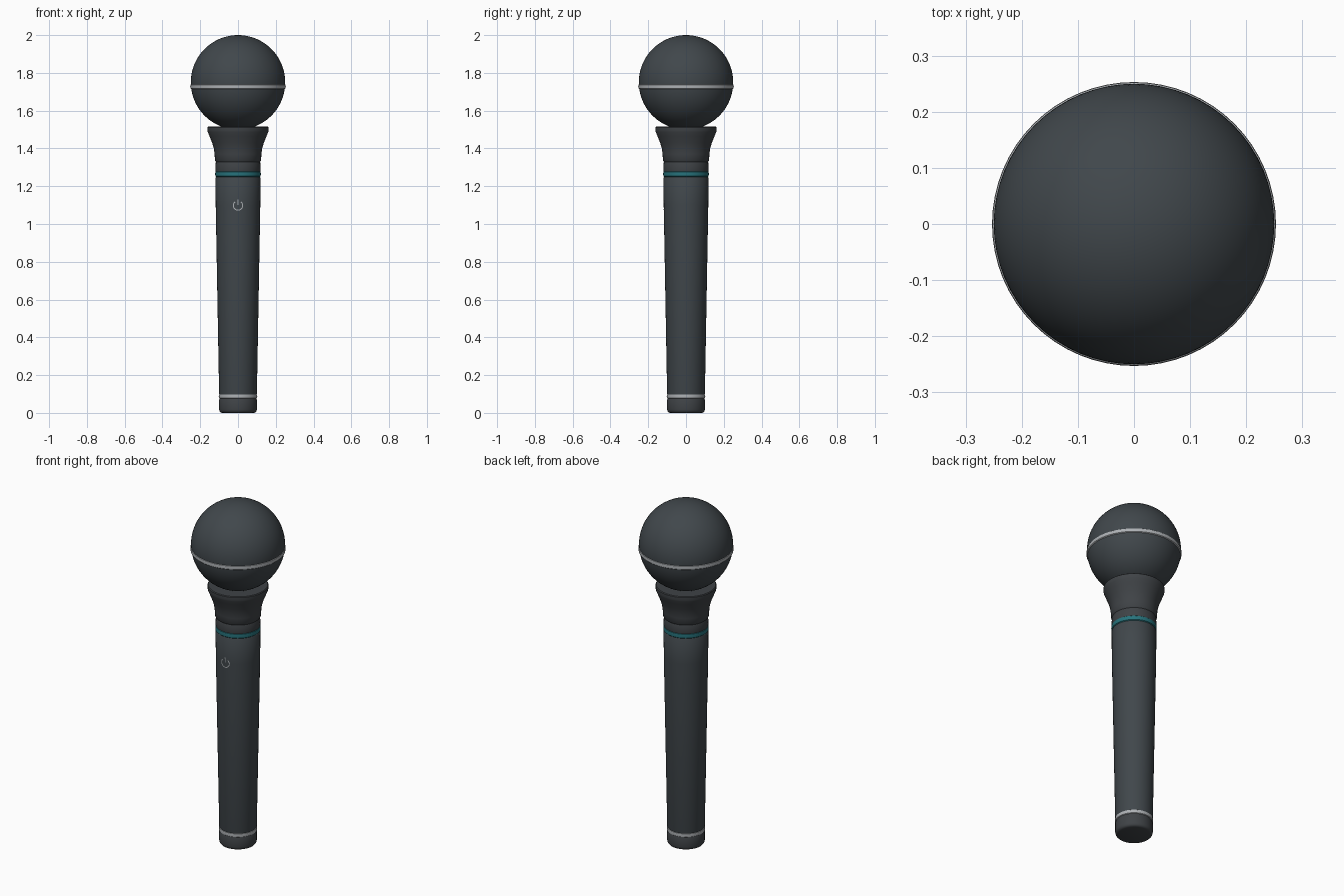
import bpy, math
from mathutils import Vector

if "Cube" in bpy.data.objects:
    bpy.data.objects.remove(bpy.data.objects["Cube"])


def material(name, rgb):
    m = bpy.data.materials.new(name)
    m.diffuse_color = (*rgb, 1)
    m.use_nodes = True
    m.node_tree.nodes["Principled BSDF"].inputs["Base Color"].default_value = m.diffuse_color
    return m


charcoal = material("charcoal", (0.052, 0.063, 0.071))
graphite = material("graphite", (0.050, 0.056, 0.062))
silver = material("silver", (0.42, 0.44, 0.46))
teal = material("teal", (0.02, 0.17, 0.20))


def add_mesh(name, verts, faces, mat):
    me = bpy.data.meshes.new(name)
    me.from_pydata(verts, [], faces)
    me.materials.append(mat)
    ob = bpy.data.objects.new(name, me)
    bpy.context.collection.objects.link(ob)
    bpy.ops.object.select_all(action='DESELECT')
    ob.select_set(True)
    bpy.context.view_layer.objects.active = ob
    bpy.ops.object.shade_smooth_by_angle(angle=math.radians(35))
    return ob


def lathe(name, profile, mat, n=64):
    """Spin an (r, z) profile, listed bottom to top, and cap both ends."""
    verts = [(r * math.cos(math.tau * i / n), r * math.sin(math.tau * i / n), z)
             for r, z in profile for i in range(n)]
    faces = [(k * n + i, k * n + (i + 1) % n, (k + 1) * n + (i + 1) % n, (k + 1) * n + i)
             for k in range(len(profile) - 1) for i in range(n)]
    faces.append(tuple(reversed(range(n))))
    faces.append(tuple(range((len(profile) - 1) * n, len(profile) * n)))
    return add_mesh(name, verts, faces, mat)


def band(name, z, half, r, mat):
    """Ring with softly rounded outer edge."""
    return lathe(name, [(r - 0.006, z - half), (r - 0.001, z - half * 0.7), (r, z),
                        (r - 0.001, z + half * 0.7), (r - 0.006, z + half)], mat)


# Handle: rounded foot, trim ring, tapered grip, colour ring, upper sleeve
lathe("end_cap", [(0.085, 0), (0.093, 0.003), (0.098, 0.009), (0.1, 0.018),
                  (0.1, 0.07), (0.097, 0.077)], graphite)
band("end_ring", 0.088, 0.013, 0.102, silver)
lathe("grip", [(0.097, 0.09), (0.1, 0.102), (0.118, 1.1), (0.119, 1.245),
               (0.116, 1.25)], charcoal)
band("colour_ring", 1.265, 0.016, 0.121, teal)
lathe("upper_sleeve", [(0.115, 1.26), (0.119, 1.283), (0.118, 1.325), (0.115, 1.332)], graphite)

# Flared collar below the head
lathe("collar", [(0.116, 1.328), (0.122, 1.336), (0.124, 1.37), (0.128, 1.4), (0.137, 1.43),
                 (0.151, 1.465), (0.16, 1.487), (0.162, 1.495), (0.162, 1.511),
                 (0.158, 1.515)], graphite)

# Ball head with a trim band just under its equator
bpy.ops.mesh.primitive_uv_sphere_add(segments=64, ring_count=40, radius=0.25,
                                     location=(0, 0, 1.75))
head = bpy.context.object
head.name = "ball_head"
head.data.materials.append(charcoal)
bpy.ops.object.shade_smooth()
band("head_band", 1.727, 0.013, 0.253, silver)


# Power mark: thin plates wrapped onto the front of the grip
def strip(name, points, width, mat):
    verts = []
    for i, p in enumerate(points):
        d = (points[min(i + 1, len(points) - 1)] - points[max(i - 1, 0)]).normalized()
        side = Vector((-d.y, d.x)) * width / 2
        for q in (p + side, p - side):
            r = 0.1 + 0.018 * (q.y - 0.102) / 0.998 + 0.0008
            verts.append((q.x, -math.sqrt(r * r - q.x * q.x), q.y))
    faces = [(2 * i, 2 * i + 1, 2 * i + 3, 2 * i + 2) for i in range(len(points) - 1)]
    return add_mesh(name, verts, faces, mat)


arc = [math.radians(130 + 280 * i / 24) for i in range(25)]
strip("power_mark_arc", [Vector((0.025 * math.cos(a), 1.098 + 0.025 * math.sin(a)))
                         for a in arc], 0.005, silver)
strip("power_mark_bar", [Vector((0, 1.1)), Vector((0, 1.115)), Vector((0, 1.13))],
      0.005, silver)
